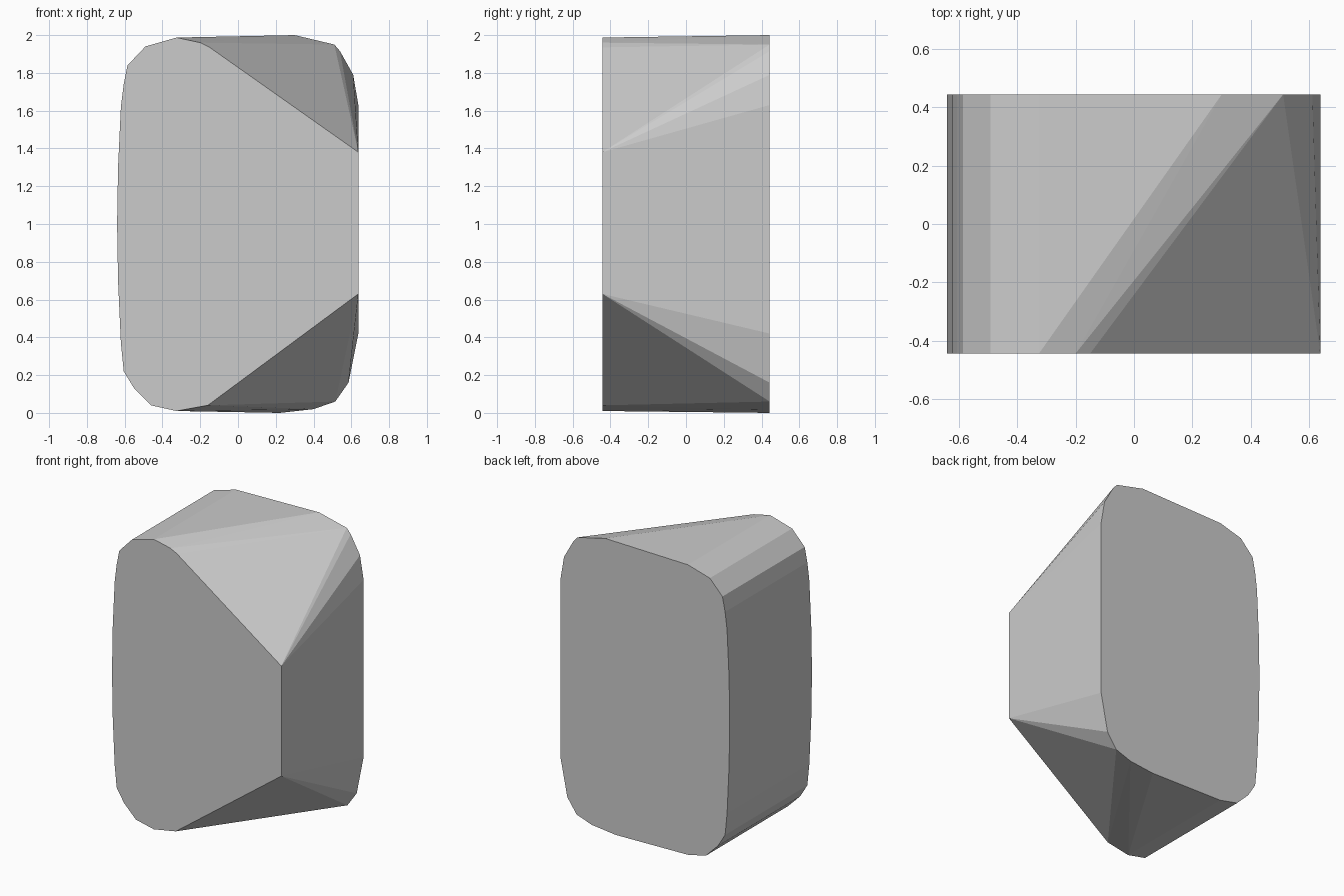
import bpy, bmesh, math

if "Cube" in bpy.data.objects:
    bpy.data.objects.remove(bpy.data.objects["Cube"])

HALF_DEPTH = 0.443

# Rounded left side shared by both end faces (x, z), bottom to top
left_side = [(-0.325, 0.01), (-0.46, 0.04), (-0.55, 0.13), (-0.605, 0.22),
             (-0.62, 0.37), (-0.635, 0.70), (-0.64, 1.00), (-0.635, 1.30),
             (-0.62, 1.62), (-0.605, 1.74), (-0.585, 1.84), (-0.49, 1.94),
             (-0.325, 1.987)]

# Right side of the front face: two long corner cuts
front_right = [(-0.20, 1.96), (-0.15, 1.935), (0.637, 1.38),
               (0.637, 0.63), (-0.16, 0.04)]

# Right side of the back face: rounded corners
back_right = [(0.30, 2.0), (0.51, 1.95), (0.54, 1.915), (0.61, 1.79),
              (0.637, 1.63), (0.637, 0.42), (0.585, 0.16), (0.515, 0.06),
              (0.40, 0.02), (0.22, 0.0)]

# Faceted body: convex skin stretched between the two end outlines
bm = bmesh.new()
for y, right in ((-HALF_DEPTH, front_right), (HALF_DEPTH, back_right)):
    for x, z in left_side + right:
        bm.verts.new((x, y, z))
bmesh.ops.convex_hull(bm, input=bm.verts[:])
bmesh.ops.dissolve_limit(bm, angle_limit=math.radians(0.3),
                         verts=bm.verts[:], edges=bm.edges[:])
bmesh.ops.recalc_face_normals(bm, faces=bm.faces[:])

mesh = bpy.data.meshes.new("faceted_block")
bm.to_mesh(mesh)
bm.free()
block = bpy.data.objects.new("faceted_block", mesh)
bpy.context.collection.objects.link(block)
